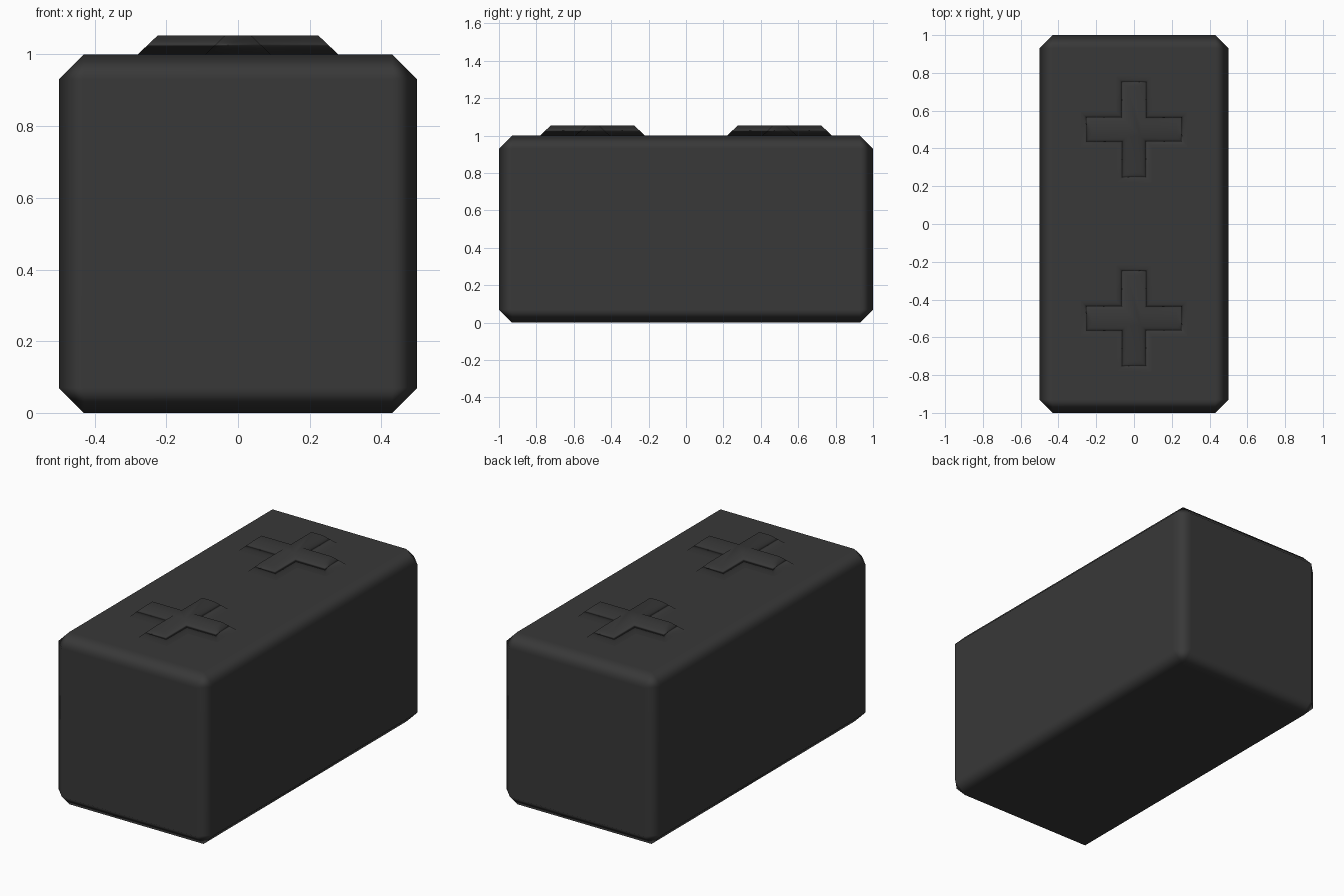
import bpy, bmesh

if "Cube" in bpy.data.objects:
    bpy.data.objects.remove(bpy.data.objects["Cube"])

dark = bpy.data.materials.new("dark_grey")
dark.diffuse_color = (0.04, 0.04, 0.04, 1)
dark.use_nodes = True
dark.node_tree.nodes["Principled BSDF"].inputs["Base Color"].default_value = dark.diffuse_color


def finish(name, bm, location):
    bmesh.ops.recalc_face_normals(bm, faces=bm.faces)
    for f in bm.faces:
        f.smooth = True
    mesh = bpy.data.meshes.new(name)
    bm.to_mesh(mesh)
    bm.free()
    mesh.materials.append(dark)
    obj = bpy.data.objects.new(name, mesh)
    obj.location = location
    bpy.context.collection.objects.link(obj)
    return obj


def cross_ring(bm, half_width, reach, z):
    # Outline of a plus shape, one quarter turned four times
    verts = []
    x, y = (1, 0), (0, 1)
    for _ in range(4):
        for a, b in ((reach, -half_width), (reach, half_width), (half_width, half_width)):
            verts.append(bm.verts.new((a * x[0] + b * y[0], a * x[1] + b * y[1], z)))
        x, y = y, (-x[0], -x[1])
    return verts


# Block body with chamfered edges
bm = bmesh.new()
bmesh.ops.create_cube(bm, size=1)
bmesh.ops.scale(bm, vec=(1, 2, 1), verts=bm.verts)
bmesh.ops.bevel(bm, geom=bm.edges[:], offset=0.07, segments=1,
                affect='EDGES', profile=0.5)
body = finish("block_body", bm, (0, 0, 0.5))
body.modifiers.new("even_shading", 'WEIGHTED_NORMAL').weight = 90

# Raised plus-shaped studs with sloped sides
for name, y in (("front_stud", -0.5), ("back_stud", 0.5)):
    bm = bmesh.new()
    base = cross_ring(bm, 0.092, 0.28, 0)
    top = cross_ring(bm, 0.036, 0.224, 0.053)
    for i in range(12):
        j = (i + 1) % 12
        bm.faces.new((base[i], base[j], top[j], top[i]))
    bm.faces.new(top)
    bm.faces.new(base[::-1])
    stud = finish(name, bm, (0, y, 1))
    stud.modifiers.new("even_shading", 'WEIGHTED_NORMAL')
